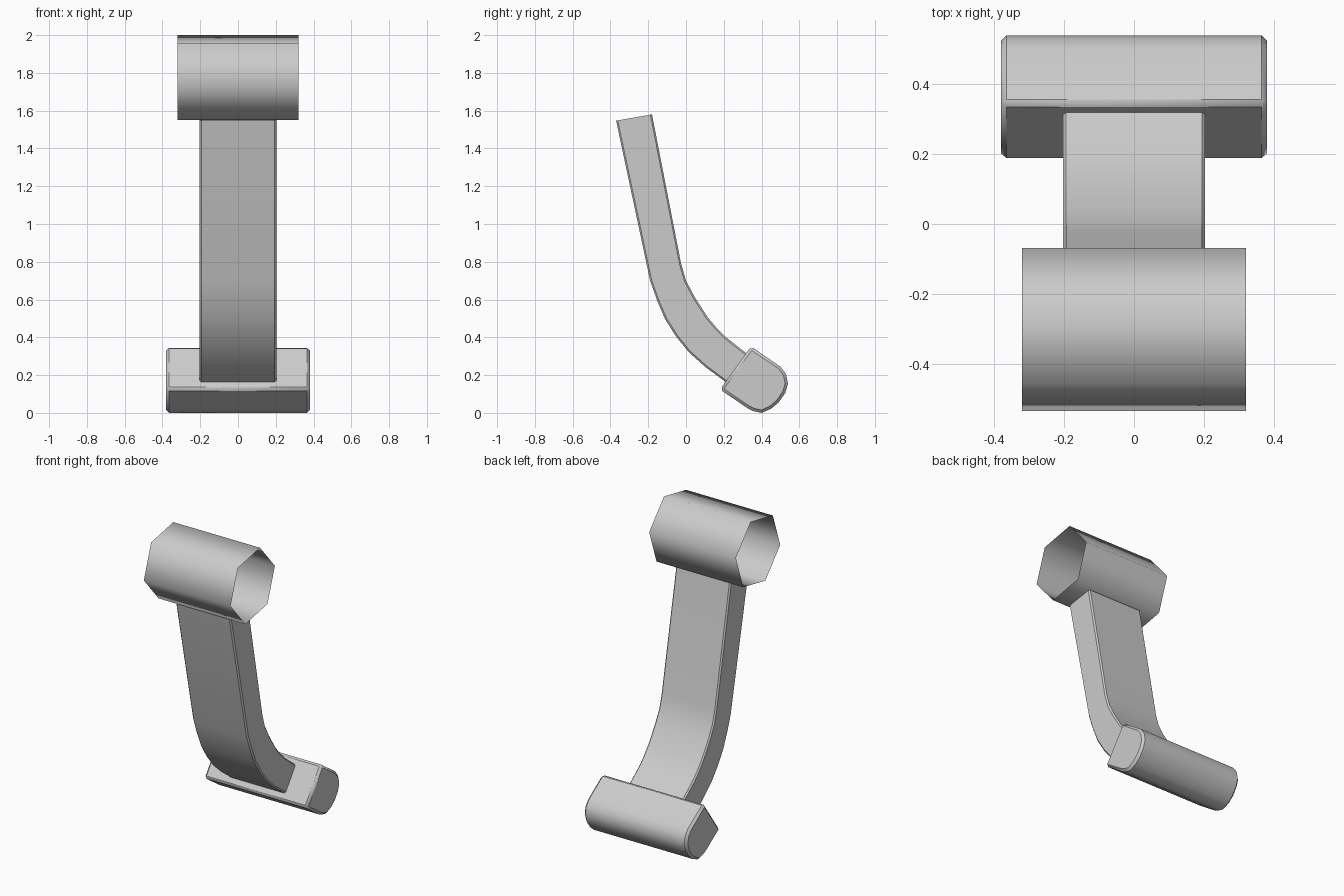
import bpy, bmesh, math

if "Cube" in bpy.data.objects:
    bpy.data.objects.remove(bpy.data.objects["Cube"])


def extrude_x(name, loop, half, caps=None, skip=(), bevel=0.0, smooth=40):
    """Extrude a (y, z) loop along x. caps: index lists for the side faces; skip: loop edges left open."""
    bm = bmesh.new()
    n = len(loop)
    left = [bm.verts.new((-half, y, z)) for y, z in loop]
    right = [bm.verts.new((half, y, z)) for y, z in loop]
    for i in range(n):
        if i not in skip:
            j = (i + 1) % n
            bm.faces.new((left[i], left[j], right[j], right[i]))
    for cap in caps or []:
        bm.faces.new([left[i] for i in reversed(cap)])
        bm.faces.new([right[i] for i in cap])
    bmesh.ops.recalc_face_normals(bm, faces=bm.faces)
    mesh = bpy.data.meshes.new(name)
    bm.to_mesh(mesh)
    bm.free()
    ob = bpy.data.objects.new(name, mesh)
    bpy.context.collection.objects.link(ob)
    if bevel:
        m = ob.modifiers.new("edge_bevel", 'BEVEL')
        m.width = bevel
        m.segments = 1
        m.limit_method = 'ANGLE'
        m.angle_limit = math.radians(60)
    bpy.ops.object.select_all(action='DESELECT')
    ob.select_set(True)
    bpy.context.view_layer.objects.active = ob
    if bevel:
        bpy.ops.object.modifier_apply(modifier="edge_bevel")
    bpy.ops.object.shade_smooth_by_angle(angle=math.radians(smooth))
    return ob


# open six-sided pivot sleeve, tilted with the arm
hexagon = [(-0.302 + 0.238 * math.cos(math.radians(11 + 60 * i)),
            1.775 + 0.238 * math.sin(math.radians(11 + 60 * i))) for i in range(6)]
extrude_x("pivot_sleeve", hexagon, 0.32, smooth=75)

# curved arm, front and back outlines paired from top to bottom
front = [(-0.37, 1.547), (-0.19, 0.70), (-0.153, 0.595), (-0.11, 0.495),
         (-0.053, 0.405), (0.016, 0.32), (0.106, 0.24), (0.212, 0.162)]
back = [(-0.18, 1.58), (-0.026, 0.79), (0.0, 0.70), (0.048, 0.61),
        (0.116, 0.505), (0.16, 0.452), (0.206, 0.405), (0.325, 0.312)]
n = len(front)
strips = [[i, i + 1, 2 * n - 2 - i, 2 * n - 1 - i] for i in range(n - 1)]
extrude_x("arm", front + back[::-1], 0.203, caps=strips,
          skip=(n - 1, 2 * n - 1), bevel=0.009)

# foot pad: flat face against the arm, rounded far side
pad = [(0.18, 0.124), (0.344, 0.352), (0.50, 0.245), (0.53, 0.205), (0.54, 0.155),
       (0.525, 0.105), (0.49, 0.055), (0.45, 0.022), (0.40, 0.0), (0.355, 0.01),
       (0.325, 0.025)]
extrude_x("foot_pad", pad, 0.38, caps=[list(range(len(pad)))], bevel=0.015)
